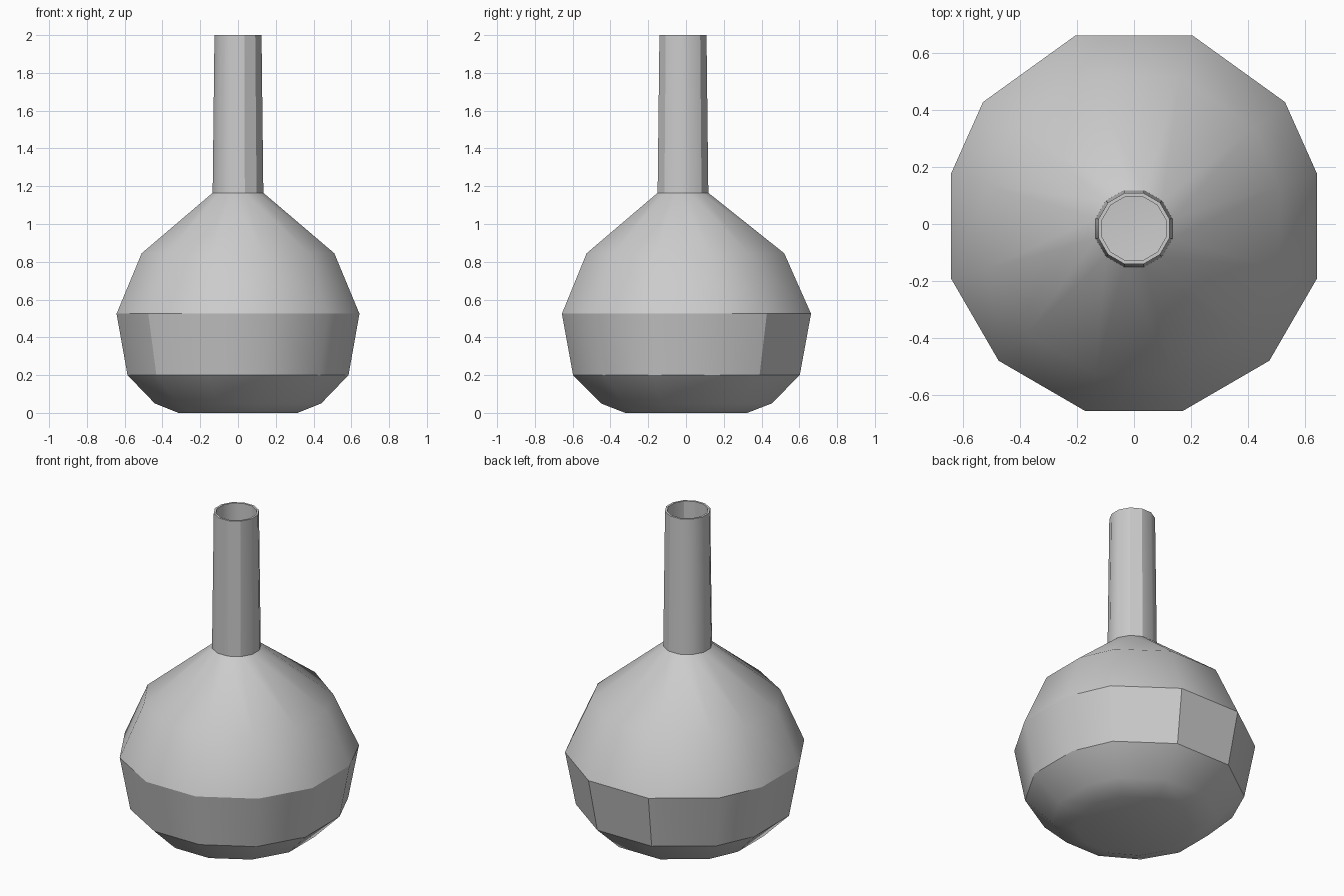
import bpy
import bmesh
from math import cos, sin, radians

cube = bpy.data.objects.get("Cube")
if cube:
    bpy.data.objects.remove(cube, do_unlink=True)

# One plain material
grey = bpy.data.materials.new("light grey")
grey.use_nodes = True
COLOUR = (0.6, 0.6, 0.6, 1)
grey.diffuse_color = COLOUR
grey.node_tree.nodes["Principled BSDF"].inputs["Base Color"].default_value = COLOUR

# Slightly irregular twelve-sided bulb outline, mirrored across x
half = [(0.205, 0.662), (0.53, 0.428), (0.643, 0.175),
        (0.643, -0.19), (0.475, -0.48), (0.17, -0.657)]
outline = half + [(-x, y) for x, y in reversed(half)]
circle = [(cos(radians(75 - 30 * i)), sin(radians(75 - 30 * i))) for i in range(12)]
SIDES = len(outline)
NECK_Y = -0.016

# Profile rows: height, scale, cross-section, y shift, crease at this ring
WALL = 0.013
profile = [
    (0.0, 0.49, outline, 0, False),
    (0.05, 0.685, outline, 0, False),
    (0.2, 0.91, outline, 0, True),
    (0.525, 1.0, outline, 0, True),
    (0.845, 0.793, outline, -0.005, False),
    (1.165, 0.139, circle, NECK_Y, True),
    (2.0, 0.129, circle, NECK_Y, True),
    (2.0, 0.129 - WALL, circle, NECK_Y, True),
    (1.165, 0.139 - WALL, circle, NECK_Y, True),
    (0.83, 0.77, outline, -0.005, False),
    (0.525, 0.98, outline, 0, True),
    (0.2, 0.89, outline, 0, True),
    (0.06, 0.67, outline, 0, False),
    (0.015, 0.48, outline, 0, False),
]
# Creased upright edges, by lower ring: band corners and neck corners
creases = {2: (0, 1, 7, 11), 5: (0, 1, 4, 5), 7: (0, 1, 4, 5)}

bm = bmesh.new()
rings = [[bm.verts.new((x * s, y * s + dy, z)) for x, y in shape]
         for z, s, shape, dy, _ in profile]

# Outer wall, rim and inner wall
for lower, upper in zip(rings, rings[1:]):
    for i in range(SIDES):
        j = (i + 1) % SIDES
        bm.faces.new((lower[i], lower[j], upper[j], upper[i]))

# Base outside and floor inside
bm.faces.new(rings[0])
bm.faces.new(rings[-1])
bmesh.ops.recalc_face_normals(bm, faces=bm.faces)

for face in bm.faces:
    face.smooth = True
for ring, row in zip(rings, profile):
    if row[4]:
        for i in range(SIDES):
            bm.edges.get((ring[i], ring[(i + 1) % SIDES])).smooth = False
for r, corners in creases.items():
    for i in corners:
        bm.edges.get((rings[r][i], rings[r + 1][i])).smooth = False

mesh = bpy.data.meshes.new("flask")
bm.to_mesh(mesh)
bm.free()
mesh.materials.append(grey)
flask = bpy.data.objects.new("flask", mesh)
bpy.context.collection.objects.link(flask)
